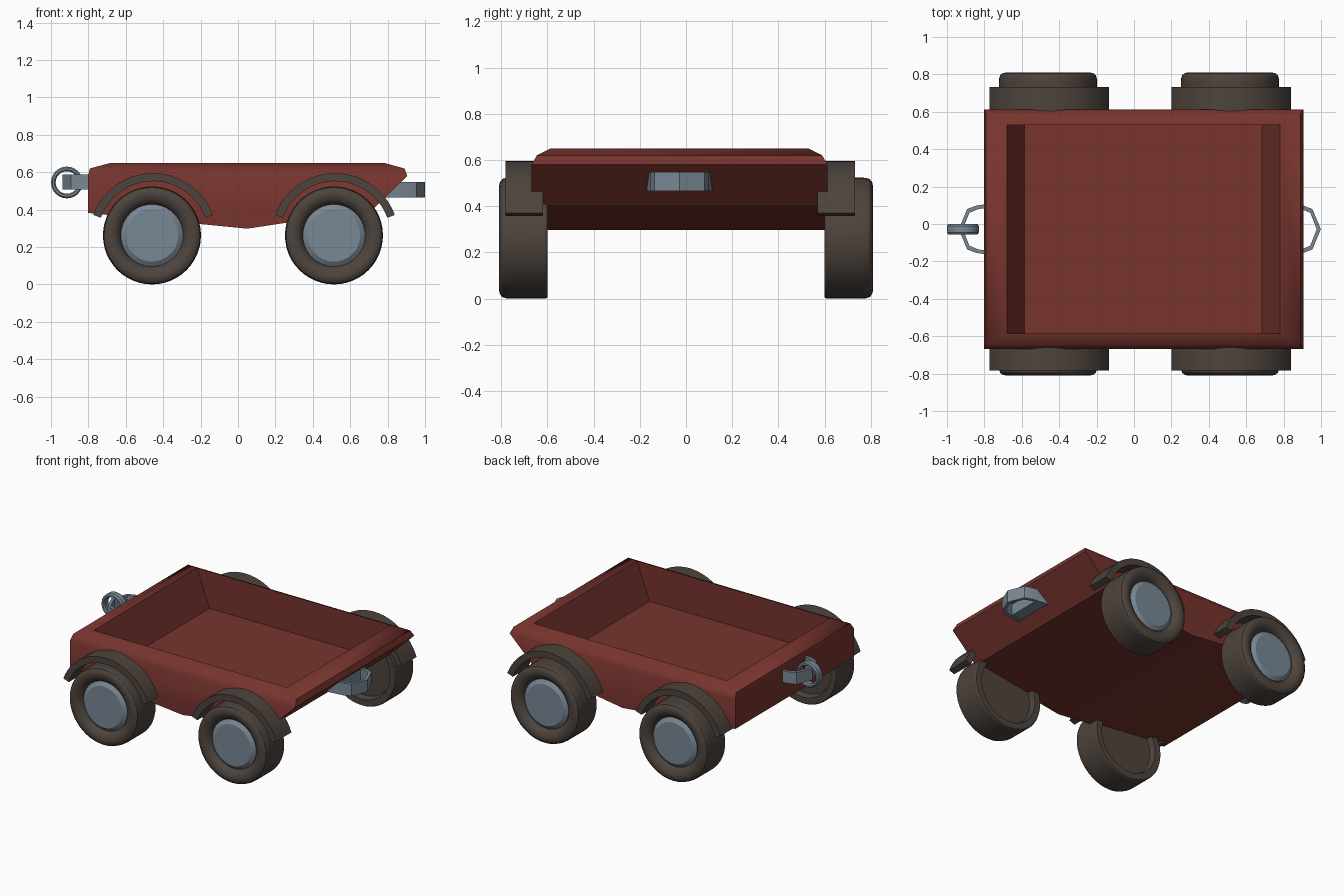
import bpy, bmesh
from math import sin, cos, pi, radians

if "Cube" in bpy.data.objects:
    bpy.data.objects.remove(bpy.data.objects["Cube"])

CY = -0.028  # the tub sits slightly off the wheel centre line


def material(name, rgb):
    m = bpy.data.materials.new(name)
    m.diffuse_color = (*rgb, 1)
    m.use_nodes = True
    m.node_tree.nodes["Principled BSDF"].inputs["Base Color"].default_value = m.diffuse_color
    return m


RED = material("rust red", (0.185, 0.034, 0.027))
RUBBER = material("dark brown rubber", (0.075, 0.057, 0.046))
STEEL = material("blue grey steel", (0.19, 0.245, 0.295))


def finish(name, bm, mat, angle=31):
    bmesh.ops.remove_doubles(bm, verts=bm.verts, dist=1e-5)
    bmesh.ops.recalc_face_normals(bm, faces=bm.faces)
    me = bpy.data.meshes.new(name)
    bm.to_mesh(me)
    bm.free()
    me.materials.append(mat)
    me.shade_smooth()
    me.set_sharp_from_angle(angle=radians(angle))
    ob = bpy.data.objects.new(name, me)
    bpy.context.collection.objects.link(ob)
    return ob


def bridge(bm, a, b, closed=True):
    n = len(a)
    for i in range(n if closed else n - 1):
        j = (i + 1) % n
        bm.faces.new((a[i], a[j], b[j], b[i]))


def lathe(name, profile, centre, side, mat, n=48, closed=False):
    """Turn (radius, offset along y) points around a y axis."""
    bm = bmesh.new()
    rings = []
    for r, d in profile:
        if r == 0:
            rings.append([bm.verts.new((centre[0], centre[1] + side * d, centre[2]))])
        else:
            rings.append([bm.verts.new((centre[0] + r * cos(2 * pi * i / n),
                                        centre[1] + side * d,
                                        centre[2] + r * sin(2 * pi * i / n))) for i in range(n)])
    pairs = list(zip(rings, rings[1:])) + ([(rings[-1], rings[0])] if closed else [])
    for a, b in pairs:
        if len(a) == 1 or len(b) == 1:
            tip, ring = (a[0], b) if len(a) == 1 else (b[0], a)
            for i in range(n):
                bm.faces.new((tip, ring[i], ring[(i + 1) % n]))
        else:
            bridge(bm, a, b)
    return finish(name, bm, mat)


# Tub: side profile, raised rim and sunken floor
bm = bmesh.new()
profile = [(-0.802, 0.58), (-0.802, 0.382), (0.05, 0.298), (0.72, 0.40), (0.905, 0.58)]
front, back = [[bm.verts.new((x, CY + s * 0.641, z)) for x, z in profile] for s in (-1, 1)]
bm.faces.new(front)
bm.faces.new(back)
bridge(bm, front, back, closed=False)
loop = [front[0], front[-1], back[-1], back[0]]
for x0, x1, hy, z in [(-0.792, 0.89, 0.618, 0.62), (-0.68, 0.78, 0.558, 0.65),
                      (-0.585, 0.685, 0.557, 0.40)]:
    new = [bm.verts.new((x, CY + s * hy, z)) for x, s in ((x0, -1), (x1, -1), (x1, 1), (x0, 1))]
    bridge(bm, loop, new)
    loop = new
bm.faces.new(loop)
finish("cart_tub", bm, RED, 35)

# Wheels, hubs and mudguards
tyre = [(0, 0.11), (0.165, 0.11), (0.165, 0.165), (0.172, 0.182), (0.185, 0.197),
        (0.205, 0.207), (0.225, 0.210), (0.243, 0.206), (0.256, 0.195), (0.261, 0.178),
        (0.262, 0.155), (0.262, 0.008), (0.257, 0), (0.215, 0), (0.205, 0.04), (0, 0.04)]
hub = [(0, 0.192), (0.14, 0.192), (0.166, 0.174), (0.166, 0.1), (0, 0.1)]
for x, end in ((-0.46, "left"), (0.513, "right")):
    for side, face in ((-1, "front"), (1, "back")):
        tag = end + "_" + face
        c = (x, side * 0.6, 0.262)
        lathe("tyre_" + tag, tyre, c, side, RUBBER)
        lathe("hub_" + tag, hub, c, side, STEEL)

        bm = bmesh.new()
        yc = CY + 0.003 + side * 0.676
        sections = []
        for i in range(25):
            a = radians(20 + 140 * i / 24)
            sections.append([bm.verts.new((x + 0.006 + r * cos(a), yc + dy, 0.255 + r * sin(a)))
                             for r, dy in ((0.297, -0.081), (0.34, -0.081),
                                           (0.34, 0.081), (0.297, 0.081))])
        for a, b in zip(sections, sections[1:]):
            bridge(bm, a, b)
        bm.faces.new(sections[0])
        bm.faces.new(sections[-1])
        finish("mudguard_" + tag, bm, RUBBER)


# Bent strap couplings at both ends
def strap(name, tip, d, z0, z1):
    """tip: x of the apex, d: direction the strap points."""
    t = 0.02
    outer = [(-0.23, -0.145), (-0.095, -0.127), (-0.045, -0.108), (0, 0),
             (-0.045, 0.108), (-0.095, 0.127), (-0.23, 0.145)]
    inner = [(-0.23, -0.125), (-0.105, -0.108), (-0.057, -0.108 + t), (-0.022, 0),
             (-0.057, 0.108 - t), (-0.105, 0.108), (-0.23, 0.125)]
    bm = bmesh.new()
    sections = [[bm.verts.new((tip + d * px, CY + py, z))
                 for (px, py), z in ((o, z0), (o, z1), (i, z1), (i, z0))]
                for o, i in zip(outer, inner)]
    for a, b in zip(sections, sections[1:]):
        bridge(bm, a, b)
    bm.faces.new(sections[0])
    bm.faces.new(sections[-1])
    finish(name, bm, STEEL, 20)


strap("coupling_strap_right", 0.999, 1, 0.465, 0.548)
strap("coupling_strap_left", -0.937, -1, 0.507, 0.588)

# Solid root of the right strap, tucked under the sloping end
bm = bmesh.new()
low, high = [[bm.verts.new((x, CY + y, z)) for x, y in
              ((0.75, -0.135), (0.87, -0.118), (0.87, 0.118), (0.75, 0.135))]
             for z in (0.468, 0.545)]
bm.faces.new(low)
bm.faces.new(high)
bridge(bm, low, high)
finish("coupling_root_right", bm, STEEL, 20)

# Ring hanging on the left strap
ring = [(0.06, -0.018), (0.067, -0.028), (0.078, -0.028), (0.085, -0.018),
        (0.085, 0.018), (0.078, 0.028), (0.067, 0.028), (0.06, 0.018)]
lathe("coupling_ring", ring, (-0.915, CY, 0.545), 1, STEEL, n=24, closed=True)
